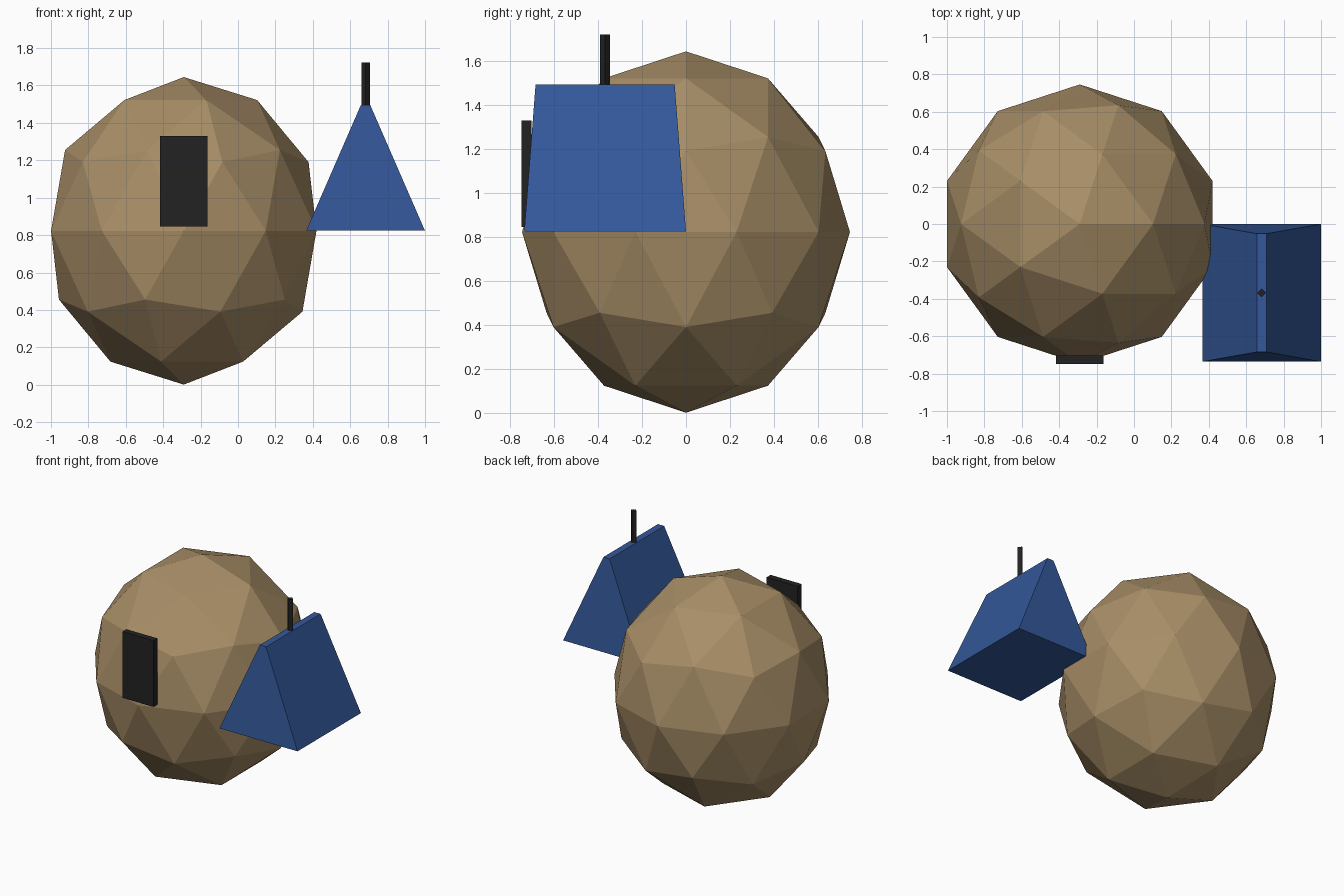
import bpy
import bmesh

cube = bpy.data.objects.get("Cube")
if cube:
    bpy.data.objects.remove(cube, do_unlink=True)


def make_material(name, rgb):
    mat = bpy.data.materials.new(name)
    mat.use_nodes = True
    color = (*rgb, 1.0)
    mat.diffuse_color = color
    for node in mat.node_tree.nodes:
        if node.type == "BSDF_PRINCIPLED":
            node.inputs["Base Color"].default_value = color
            node.inputs["Roughness"].default_value = 0.8
    return mat


tan = make_material("tan_brown", (0.39, 0.27, 0.135))
blue = make_material("blue", (0.034, 0.098, 0.325))
black = make_material("near_black", (0.016, 0.016, 0.016))


def finish(obj, name, mat, scale=(1, 1, 1)):
    """Name, scale and colour a part."""
    obj.name = name
    obj.data.name = name
    obj.scale = scale
    obj.data.materials.append(mat)
    return obj


# Faceted round body, slightly taller than wide
bpy.ops.mesh.primitive_ico_sphere_add(subdivisions=2, radius=1, location=(-0.29, 0, 0.823))
finish(bpy.context.object, "body", tan, (0.746, 0.746, 0.822))

# Thin door plate on the front
bpy.ops.mesh.primitive_cube_add(size=1, location=(-0.29, -0.725, 1.088))
finish(bpy.context.object, "door", black, (0.252, 0.046, 0.486))

# Tapered side block: a box whose top narrows to a ridge
bpy.ops.mesh.primitive_cube_add(size=1, location=(0.682, -0.368, 1.16))
tent = finish(bpy.context.object, "side_roof", blue, (0.634, 0.736, 0.67))
bm = bmesh.new()
bm.from_mesh(tent.data)
top = [v for v in bm.verts if v.co.z > 0]
bmesh.ops.scale(bm, vec=(0.08, 0.86, 1), verts=top)
bm.to_mesh(tent.data)
bm.free()

# Four-sided mast standing on the ridge
bpy.ops.mesh.primitive_cylinder_add(vertices=4, radius=0.023, depth=0.24, location=(0.682, -0.368, 1.602))
finish(bpy.context.object, "mast", black)
